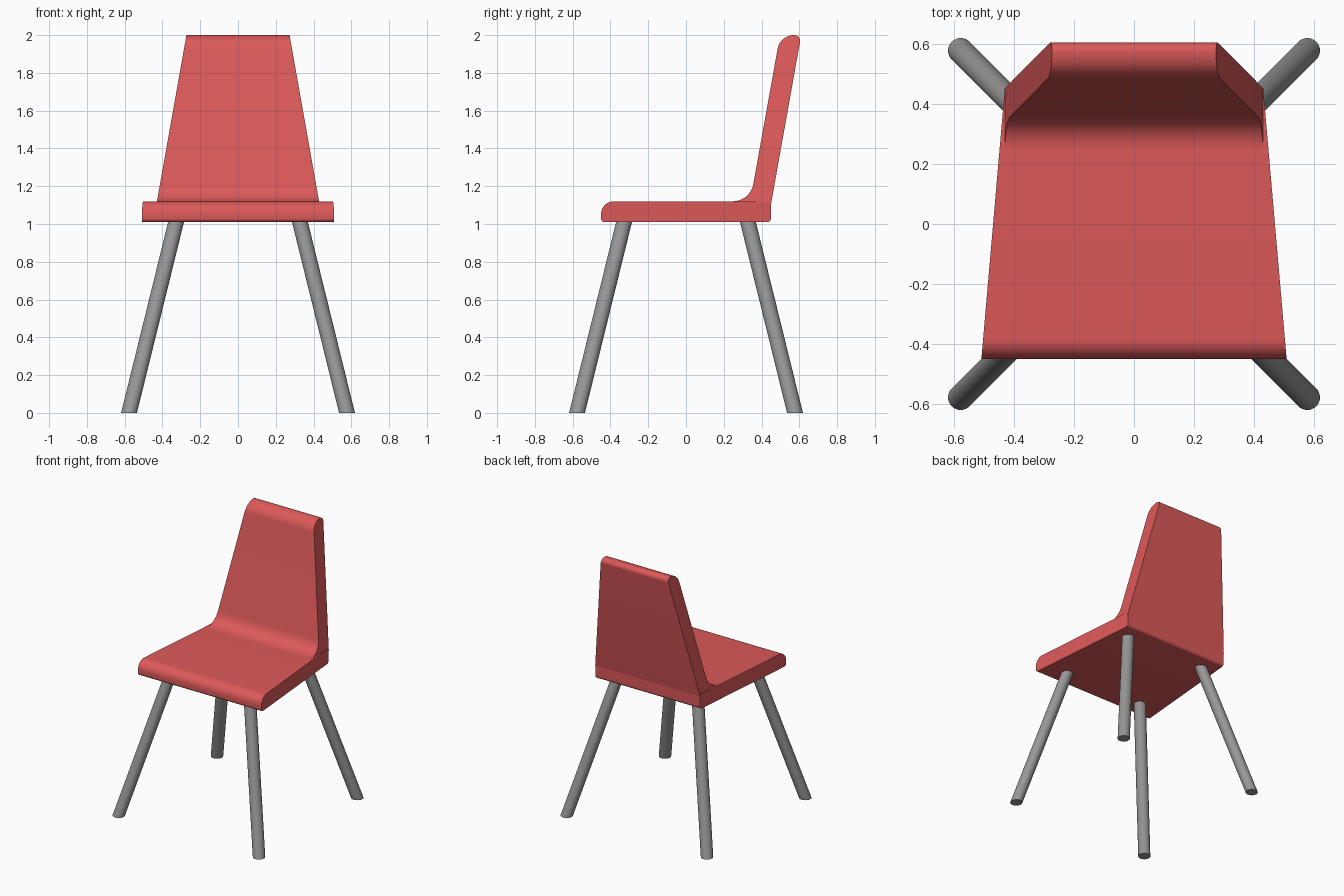
import bpy, bmesh, math
from mathutils import Vector

if "Cube" in bpy.data.objects:
    bpy.data.objects.remove(bpy.data.objects["Cube"])


def material(name, rgb):
    m = bpy.data.materials.new(name)
    m.diffuse_color = (*rgb, 1.0)
    m.use_nodes = True
    m.node_tree.nodes["Principled BSDF"].inputs["Base Color"].default_value = m.diffuse_color
    return m


RED = material("red shell", (0.72, 0.10, 0.10))
GREY = material("grey leg", (0.31, 0.31, 0.31))


def finish(name, bm, mat):
    bmesh.ops.recalc_face_normals(bm, faces=bm.faces)
    mesh = bpy.data.meshes.new(name)
    bm.to_mesh(mesh)
    bm.free()
    mesh.materials.append(mat)
    ob = bpy.data.objects.new(name, mesh)
    bpy.context.collection.objects.link(ob)
    bpy.ops.object.select_all(action='DESELECT')
    ob.select_set(True)
    bpy.context.view_layer.objects.active = ob
    bpy.ops.object.shade_smooth_by_angle(angle=math.radians(30))
    return ob


def rounded(corners, steps=10):
    """Outline in (y, z) from corners (y, z, radius), with rounded corners."""
    out = []
    n = len(corners)
    for i, (y, z, r) in enumerate(corners):
        p = Vector((y, z))
        if r == 0:
            out.append(p)
            continue
        a = (Vector(corners[i - 1][:2]) - p).normalized()
        b = (Vector(corners[(i + 1) % n][:2]) - p).normalized()
        half = a.angle(b) / 2
        centre = p + (a + b).normalized() * (r / math.sin(half))
        start = p + a * (r / math.tan(half)) - centre
        end = p + b * (r / math.tan(half)) - centre
        sweep = math.pi - 2 * half
        for k in range(steps + 1):
            t = k / steps
            out.append(centre + (start * math.sin((1 - t) * sweep)
                                 + end * math.sin(t * sweep)) / math.sin(sweep))
    return out


def tapered_slab(name, outline, half_width):
    """Outline spanned across x, its half width varying with y and z."""
    bm = bmesh.new()
    left = [bm.verts.new((-half_width(p.x, p.y), p.x, p.y)) for p in outline]
    right = [bm.verts.new((half_width(p.x, p.y), p.x, p.y)) for p in outline]
    n = len(outline)
    for i in range(n):
        j = (i + 1) % n
        bm.faces.new((left[i], left[j], right[j], right[i]))
    bm.faces.new(left)
    bm.faces.new(right)
    return finish(name, bm, RED)


# Seat: rounded front lip, narrowing towards the rear
seat = rounded([(-0.45, 1.01, 0.02), (0.45, 1.01, 0.02),
                (0.45, 1.12, 0), (-0.45, 1.12, 0.068)])
tapered_slab("seat", seat, lambda y, z: 0.508 - 0.078 * (y + 0.45) / 0.9)

# Backrest: leaning slab, filleted into the seat, narrowing towards the top
back = rounded([(0.24, 1.12, 0), (0.45, 1.105, 0), (0.61, 2.0, 0.03),
                (0.498, 2.0, 0.088), (0.34, 1.121, 0.11)])
tapered_slab("backrest", back, lambda y, z: 0.43 - 0.157 * (z - 1.115) / 0.885)

# Four splayed legs with level ends
for sx, x_name in ((-1, "left"), (1, "right")):
    for sy, y_name in ((-1, "front"), (1, "rear")):
        bm = bmesh.new()
        bmesh.ops.create_cone(bm, cap_ends=True, segments=32,
                              radius1=0.042, radius2=0.042, depth=1.03)
        for v in bm.verts:
            v.co.z += 0.515
            offset = 0.577 - 0.249 * v.co.z / 1.01
            v.co.x += sx * offset
            v.co.y += sy * offset
        finish(f"{y_name}_{x_name}_leg", bm, GREY)
